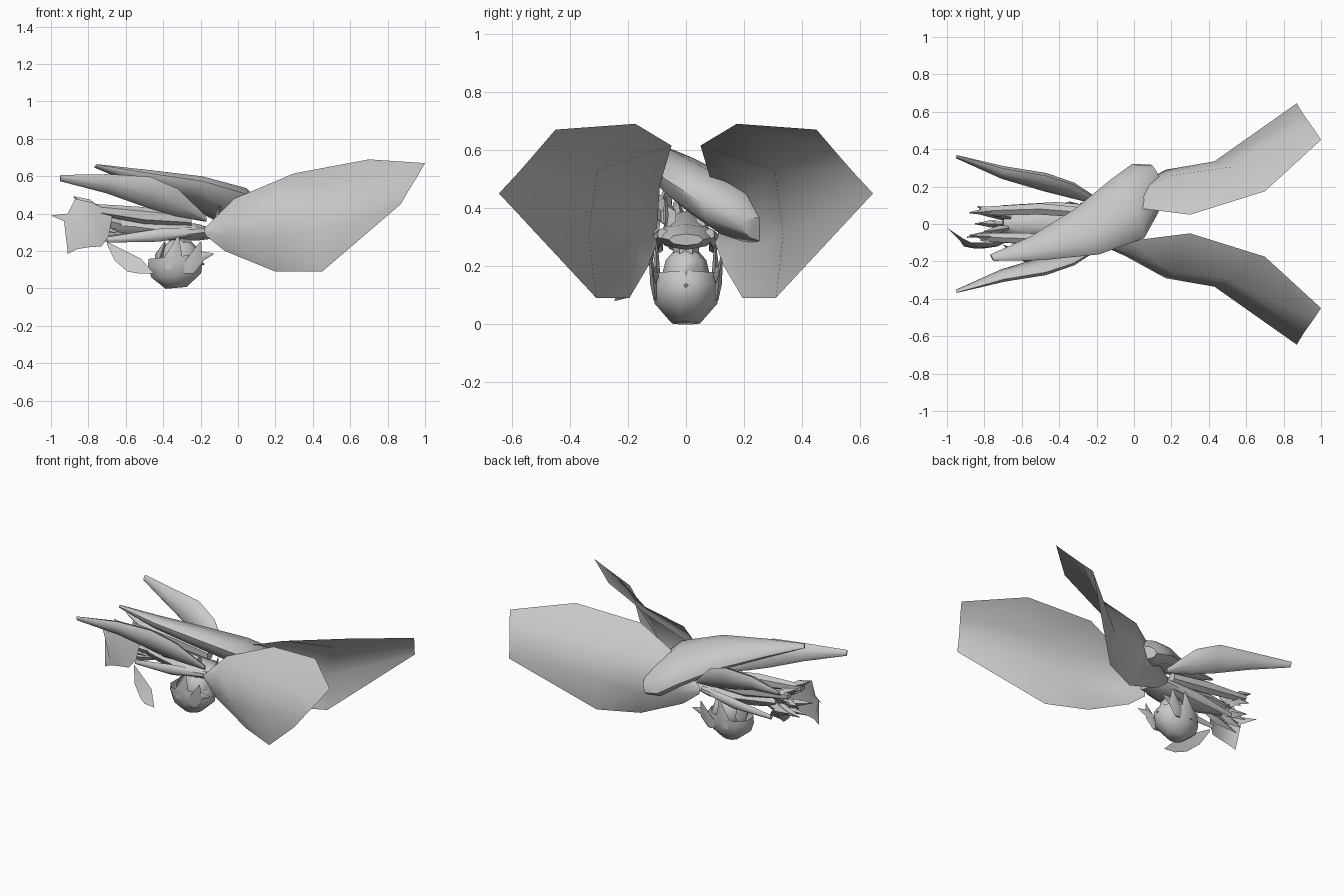
import bpy, bmesh, math, random
from mathutils import Vector

random.seed(4)
grey = bpy.data.materials.new("plain grey")
grey.diffuse_color = (0.58, 0.58, 0.58, 1)


def finish(name, bm, angle=40):
    bmesh.ops.recalc_face_normals(bm, faces=bm.faces)
    me = bpy.data.meshes.new(name)
    bm.to_mesh(me)
    bm.free()
    ob = bpy.data.objects.new(name, me)
    bpy.context.collection.objects.link(ob)
    me.materials.append(grey)
    bpy.ops.object.select_all(action='DESELECT')
    bpy.context.view_layer.objects.active = ob
    ob.select_set(True)
    bpy.ops.object.shade_smooth_by_angle(angle=math.radians(angle))
    return ob


def flip(p, s):
    return Vector((p[0], p[1] * s, p[2]))


def grid_sheet(name, rows, s=1):
    """Open sheet through rows of points."""
    bm = bmesh.new()
    vs = [[bm.verts.new(flip(p, s)) for p in r] for r in rows]
    for a, b in zip(vs, vs[1:]):
        for i in range(len(a) - 1):
            bm.faces.new((a[i], a[i + 1], b[i + 1], b[i]))
    return finish(name, bm, 70)


def loft(name, stations, wide, n=8, s=1, caps=True):
    """Hull: stations are x, y, z, half width, half thickness."""
    wide = Vector(wide).normalized()
    axis = Vector(stations[-1][:3]) - Vector(stations[0][:3])
    thin = axis.cross(wide).normalized()
    bm = bmesh.new()
    rings = []
    for x, y, z, w, t in stations:
        ring = []
        for k in range(n):
            a = 2 * math.pi * k / n
            p = Vector((x, y, z)) + wide * w * math.cos(a) + thin * t * math.sin(a)
            ring.append(bm.verts.new(flip(p, s)))
        rings.append(ring)
    for a, b in zip(rings, rings[1:]):
        for k in range(n):
            j = (k + 1) % n
            bm.faces.new((a[k], a[j], b[j], b[k]))
    bm.faces.new(rings[0])
    if caps:
        bm.faces.new(rings[-1])
    return finish(name, bm, 50)


def spike(name, base, tip, w, t, wide=(0, 0, 1), s=1):
    b, e = Vector(base), Vector(tip)
    m = b.lerp(e, 0.35)
    return loft(name, [(*b, w * .5, t * .5), (*m, w, t), (*e, .003, .003)], wide, 4, s)


# Large rear wings: thin cupped sheets, bulging outward near the root
wing = [
    [(-.17, -.10, .33), (-.02, -.09, .48), (.30, -.05, .615), (.70, -.175, .69), (1, -.45, .67)],
    [(-.18, -.11, .32), (-.03, -.16, .40), (.20, -.26, .50), (.52, -.305, .53), (.96, -.51, .60)],
    [(-.18, -.11, .30), (-.05, -.17, .28), (.17, -.29, .27), (.43, -.335, .31), (.91, -.58, .52)],
    [(-.17, -.10, .28), (-.07, -.13, .20), (.20, -.195, .09), (.45, -.31, .09), (.87, -.645, .45)],
]
for s, side in ((1, "front"), (-1, "back")):
    grid_sheet(side + "_large_wing", wing, s)
    # Slender forward blades, leaning outward at the top
    loft(side + "_blade", [
        (-.95, -.36, .59, .018, .006), (-.70, -.275, .56, .055, .03),
        (-.48, -.225, .515, .09, .038), (-.33, -.18, .46, .08, .032),
        (-.17, -.11, .37, .015, .012)], (.1, -.4, 1), 8, s)

# Diagonal upper hull
loft("upper_hull", [
    (-.76, -.18, .655, .02, .008), (-.52, -.13, .595, .075, .04),
    (-.25, -.04, .53, .145, .065), (-.03, .085, .445, .19, .085),
    (.06, .19, .37, .155, .085), (.12, .255, .325, .075, .04)],
    (-.45, .85, -.3), 10)

# Torso between the wings
loft("torso", [
    (-.10, 0, .29, .06, .02), (-.22, 0, .30, .10, .045), (-.40, 0, .31, .09, .055),
    (-.55, 0, .33, .08, .06), (-.70, 0, .34, .05, .04)], (0, 1, 0), 8)
loft("neck", [(-.29, 0, .22, .04, .04), (-.29, 0, .30, .05, .05)], (0, 1, 0), 6)

# Face, with an open bowl of hair hanging below it
loft("face", [(-.31, 0, .07, .03, .03), (-.31, 0, .10, .07, .085), (-.31, 0, .16, .085, .11),
              (-.31, 0, .22, .07, .09), (-.31, 0, .26, .035, .05)], (0, 1, 0), 8)
loft("hair_bowl", [(-.33, 0, .003, .05, .06), (-.33, 0, .07, .108, .14),
                   (-.335, 0, .13, .118, .155), (-.345, 0, .17, .12, .14)],
     (0, 1, 0), 10, 1, False)
spike("hair_back", (-.43, 0, .13), (-.39, 0, .25), .07, .03, (0, 1, 0))
spike("nose", (-.21, 0, .14), (-.18, 0, .13), .012, .015)

for s, side in ((1, "front"), (-1, "back")):
    # Side locks and pointed ears
    spike(side + "_lock", (-.26, -.105, .08), (-.20, -.125, .25), .05, .012, (1, 0, 0), s)
    spike(side + "_ear", (-.24, -.10, .16), (-.13, -.115, .185), .03, .012, s=s)
    spike(side + "_cheek", (-.36, -.105, .10), (-.32, -.10, .28), .05, .015, (1, 0, 0), s)
    # Arms and legs along the torso
    loft(side + "_arm", [(-.18, -.08, .31, .02, .02), (-.42, -.10, .285, .035, .02),
                         (-.70, -.09, .26, .015, .012)], (0, 0, 1), 6, s)
    loft(side + "_leg", [(-.25, -.06, .37, .035, .03), (-.50, -.08, .39, .045, .035),
                         (-.82, -.07, .43, .025, .025)], (0, 0, 1), 6, s)
    spike(side + "_foot", (-.74, -.07, .42), (-.88, -.06, .49), .03, .02, s=s)
    # Small hooks beside the hull
    spike(side + "_hook", (-.12, -.07, .34), (-.10, -.07, .44), .012, .01, (1, 0, 0), s)

# Tangled shards at the narrow end
for i in range(12):
    y = random.uniform(-.09, .09)
    z = random.uniform(.28, .43)
    spike("shard_%d" % i, (-.60 - .014 * i, y * .6, z),
          (random.uniform(-.93, -.76), y * 1.2, z + random.uniform(-.05, .06)),
          .035, .02)

# Ragged thin flag and hanging ribbon on the front side
grid_sheet("ragged_flag", [
    [(-1, -.02, .39), (-.91, -.08, .40), (-.87, -.10, .48), (-.78, -.10, .46), (-.67, -.09, .40)],
    [(-.93, -.09, .36), (-.90, -.12, .34), (-.83, -.13, .36), (-.76, -.12, .35), (-.68, -.09, .34)],
    [(-.91, -.12, .185), (-.86, -.13, .21), (-.80, -.13, .22), (-.73, -.12, .225), (-.69, -.10, .28)]])
grid_sheet("hanging_ribbon", [
    [(-.70, -.11, .25), (-.62, -.14, .21), (-.52, -.18, .16), (-.45, -.25, .08)],
    [(-.70, -.11, .235), (-.66, -.16, .15), (-.59, -.20, .09), (-.53, -.24, .08)]])
